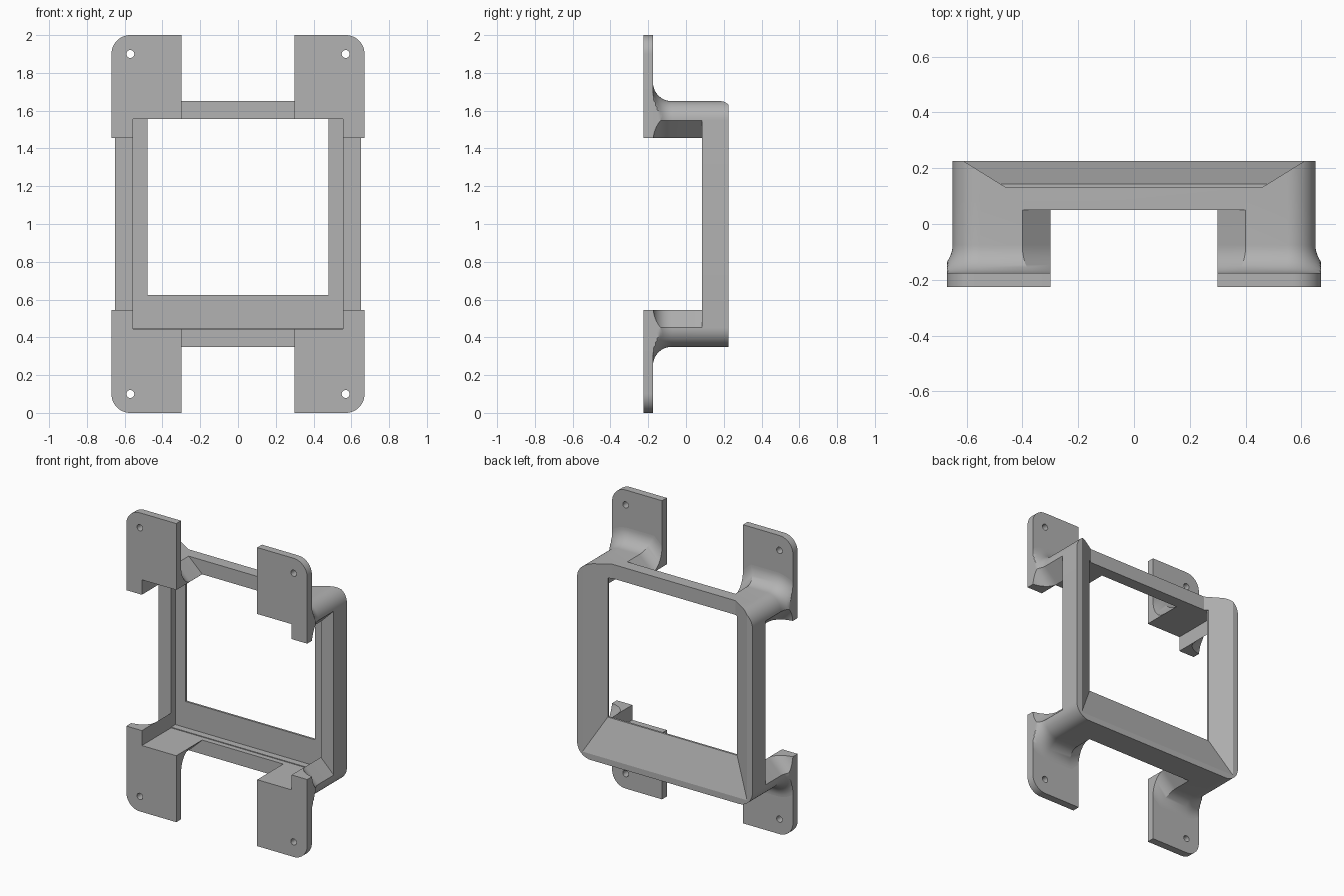
import bpy, bmesh, math

if "Cube" in bpy.data.objects:
    bpy.data.objects.remove(bpy.data.objects["Cube"])

grey = bpy.data.materials.new("plain grey")
grey.diffuse_color = (0.45, 0.45, 0.45, 1)
grey.use_nodes = True
grey.node_tree.nodes["Principled BSDF"].inputs["Base Color"].default_value = grey.diffuse_color


def arc(cx, cz, r, n=12):
    """Quarter arc from straight up to straight right."""
    return [(cx + r * math.sin(math.pi / 2 * i / n), cz + r * math.cos(math.pi / 2 * i / n))
            for i in range(n + 1)]


def loft(name, sections):
    """Join (y, [(x, z), ...]) sections into a closed solid; z is relative to mid height."""
    bm = bmesh.new()
    rings = [[bm.verts.new((x, y, z - 1)) for x, z in pts] for y, pts in sections]
    for a, b in zip(rings, rings[1:]):
        for i in range(len(a)):
            j = (i + 1) % len(a)
            bm.faces.new((a[i], a[j], b[j], b[i]))
    bm.faces.new(rings[0])
    bm.faces.new(rings[-1])
    bmesh.ops.remove_doubles(bm, verts=bm.verts, dist=1e-5)
    bmesh.ops.recalc_face_normals(bm, faces=bm.faces)
    me = bpy.data.meshes.new(name)
    bm.to_mesh(me)
    bm.free()
    ob = bpy.data.objects.new(name, me)
    ob.location.z = 1
    me.materials.append(grey)
    bpy.context.collection.objects.link(ob)
    return ob


def rect(x0, x1, z0, z1):
    return [(x0, z0), (x0, z1), (x1, z1), (x1, z0)]


def cut(ob, *cutters):
    for c in cutters:
        m = ob.modifiers.new("cut", 'BOOLEAN')
        m.operation, m.solver, m.object = 'DIFFERENCE', 'EXACT', c
        c.hide_render = True
        c.hide_set(True)


def mirror(ob, x, z):
    m = ob.modifiers.new("mirror", 'MIRROR')
    m.use_axis = (x, False, z)
    m.use_clip = False
    m.use_mirror_merge = False


def smooth(ob):
    bpy.ops.object.select_all(action='DESELECT')
    ob.select_set(True)
    bpy.context.view_layer.objects.active = ob
    bpy.ops.object.shade_smooth_by_angle(angle=math.radians(25))


# Main frame: rounded square ring with a front pocket and a flared rear opening
q = arc(0.55, 1.55, 0.10)
top = [(-x, z) for x, z in reversed(q)] + q
outline = top + [(x, 2 - z) for x, z in reversed(top)]
frame = loft("frame", [(0.085, outline), (0.225, outline)])
smooth(frame)
pocket = loft("pocket_cutter", [(-0.3, rect(-0.555, 0.555, 0.45, 1.555)),
                                (0.13, rect(-0.555, 0.555, 0.45, 1.555))])
opening = loft("opening_cutter", [(0.0, rect(-0.479, 0.479, 0.625, 1.555)),
                                  (0.3, rect(-0.479, 0.479, 0.625, 1.555))])
flare = loft("flare_cutter", [(y, rect(-0.457 - 1.61 * (y - 0.13), 0.457 + 1.61 * (y - 0.13),
                                       0.665 - 2.895 * (y - 0.13), 1.9))
                              for y in (0.13, 0.24)])
cut(frame, pocket, opening, flare)

# Thicker front part of the top and bottom bars
bar = loft("cross_bar", [(0.05, rect(-0.40, 0.40, 1.555, 1.65)),
                         (0.085, rect(-0.40, 0.40, 1.555, 1.65))])
mirror(bar, False, True)


# Corner arms: L-shaped section with ramped ends, flaring into the pads
def arm_section(d):
    xr = min(0.65 + d, 0.67)
    zr = max(1.455, 1.555 - 1.45 * d + 1.05 * (xr - 0.65))
    xb = min(xr, max(0.555, 0.65 - (0.10 - 1.45 * d) / 1.05))
    curve = [(min(x, xr), z) for x, z in arc(0.55, 1.55, 0.10 + d)]
    curve[-1] = (xr, min(1.55, curve[-1][1]))
    return ([(0.30, 1.555), (0.30, 1.556 + 1.4 * d), (0.40 - 0.42 * d, 1.65 + d)] + curve
            + [(xr, min(zr, 1.549)), (xb, 1.455), (0.555, 1.455), (0.555, 1.555)])


R = 0.10
sections = [(0.085, arm_section(0))]
for i in range(13):
    t = math.pi / 2 * i / 12
    sections.append((-0.075 - R * math.sin(t), arm_section(R * (1 - math.cos(t)))))
# The ramped inner end stops at the bar, the side leg runs on to the post
arm = loft("corner_arm", sections)
smooth(arm)
mirror(arm, True, True)

# Mounting pads with one rounded corner and a screw hole
pad_outline = ([(0.30, 1.555), (0.30, 2.0)] + arc(0.57, 1.90, 0.10)
               + [(0.67, 1.455), (0.555, 1.455), (0.555, 1.555)])
pad = loft("mounting_pad", [(-0.225, pad_outline), (-0.175, pad_outline)])
smooth(pad)
circle = [(0.57 + 0.021 * math.cos(a * math.pi / 12), 1.90 + 0.021 * math.sin(a * math.pi / 12))
          for a in range(24)]
cut(pad, loft("hole_cutter", [(-0.3, circle), (-0.1, circle)]))
mirror(pad, True, True)
